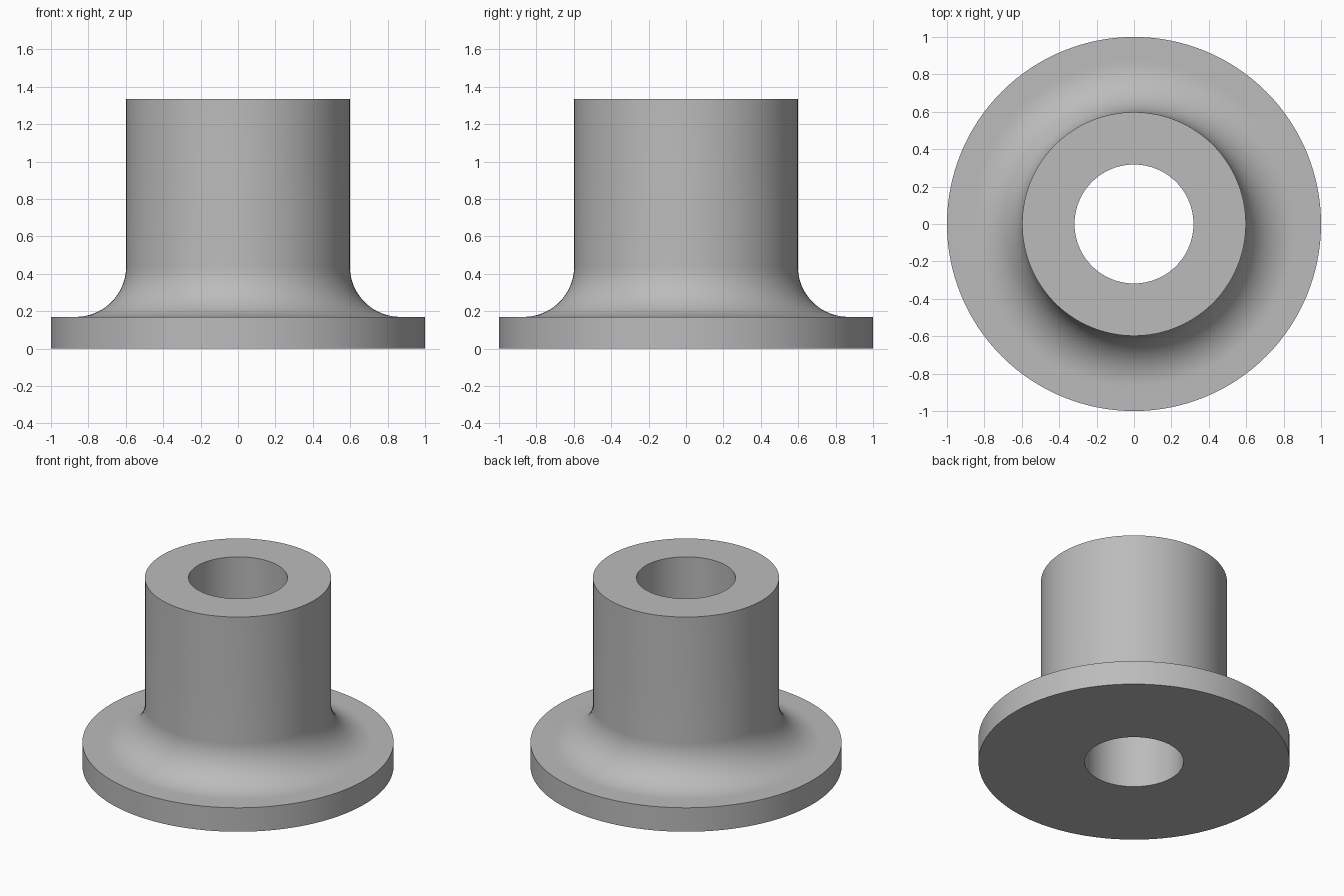
import bpy, bmesh, math

cube = bpy.data.objects.get("Cube")
if cube:
    bpy.data.objects.remove(cube, do_unlink=True)

SEGMENTS = 128
BORE, BARREL, FLANGE = 0.318, 0.598, 1.0
THICKNESS, HEIGHT, FILLET = 0.17, 1.335, 0.27

# Plain grey finish
grey = bpy.data.materials.new("plain_grey")
grey.use_nodes = True
color = (0.5, 0.5, 0.5, 1)
grey.diffuse_color = color
grey.node_tree.nodes["Principled BSDF"].inputs["Base Color"].default_value = color

# Closed cross-section: flange, concave fillet, barrel, through bore
profile = [(BORE, 0), (FLANGE, 0), (FLANGE, THICKNESS)]
steps = 20
for i in range(steps + 1):
    a = math.pi / 2 * i / steps
    profile.append((BARREL + FILLET * (1 - math.sin(a)),
                    THICKNESS + FILLET * (1 - math.cos(a))))
profile += [(BARREL, HEIGHT), (BORE, HEIGHT)]

# Revolve the section around the vertical axis
bm = bmesh.new()
verts = [bm.verts.new((r, 0, z)) for r, z in profile]
edges = [bm.edges.new((v, verts[(i + 1) % len(verts)])) for i, v in enumerate(verts)]
bmesh.ops.spin(bm, geom=verts + edges, cent=(0, 0, 0), axis=(0, 0, 1),
               angle=math.tau, steps=SEGMENTS, use_merge=True)
bmesh.ops.remove_doubles(bm, verts=bm.verts, dist=0.0001)
bmesh.ops.recalc_face_normals(bm, faces=bm.faces)
mesh = bpy.data.meshes.new("flanged_bushing")
bm.to_mesh(mesh)
bm.free()
mesh.materials.append(grey)

bushing = bpy.data.objects.new("flanged_bushing", mesh)
bpy.context.collection.objects.link(bushing)
bpy.ops.object.select_all(action="DESELECT")
bushing.select_set(True)
bpy.context.view_layer.objects.active = bushing
bpy.ops.object.shade_smooth_by_angle(angle=math.radians(30))
